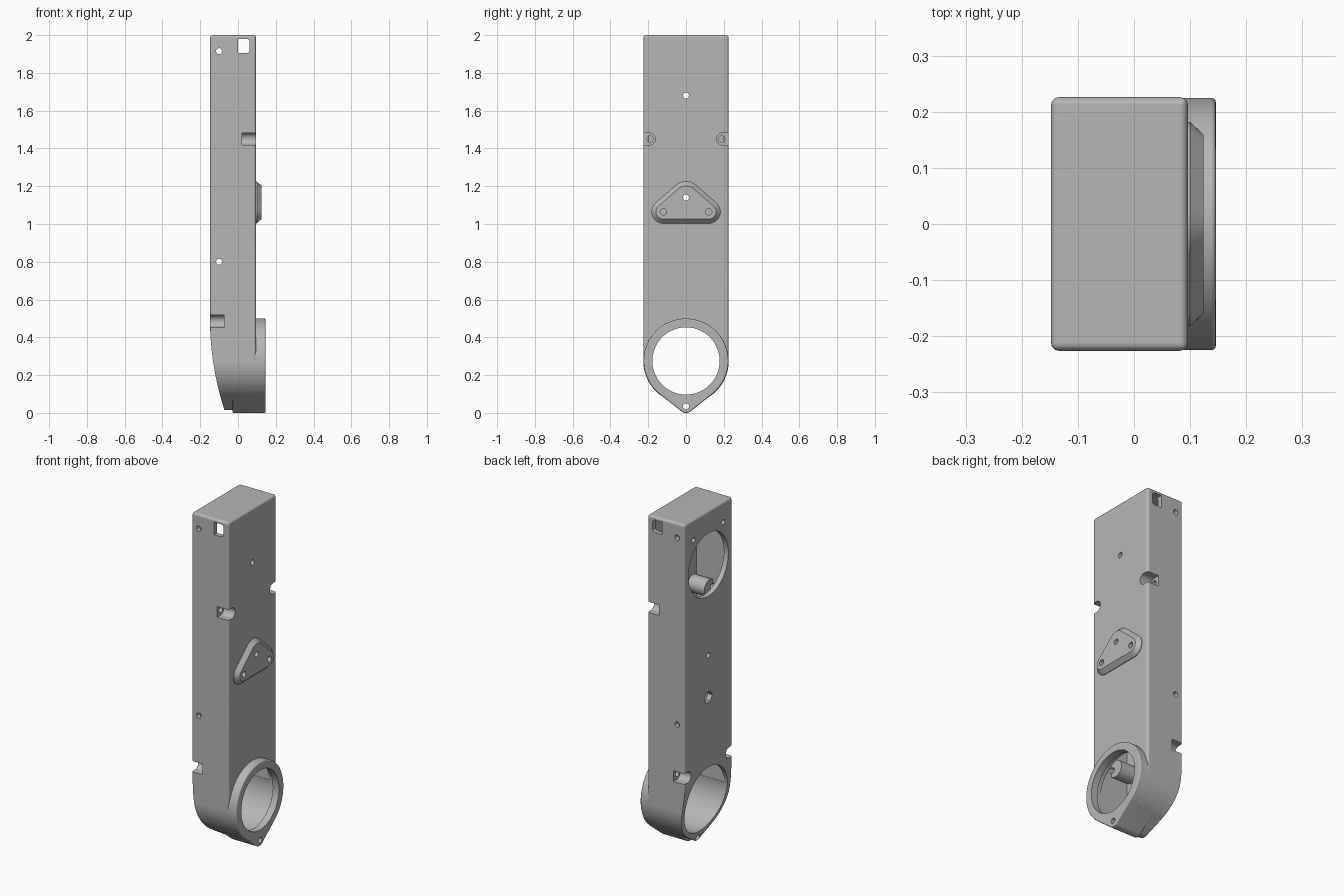
import bpy, bmesh, math

cube = bpy.data.objects.get("Cube")
if cube:
    bpy.data.objects.remove(cube, do_unlink=True)

grey = bpy.data.materials.new("plain_grey")
grey.use_nodes = True
GREY = (0.47, 0.47, 0.47, 1)
grey.diffuse_color = GREY
grey.node_tree.nodes["Principled BSDF"].inputs["Base Color"].default_value = GREY


def apply(obj, kind, **settings):
    mod = obj.modifiers.new(kind.lower(), kind)
    for key, value in settings.items():
        setattr(mod, key, value)
    bpy.context.view_layer.objects.active = obj
    bpy.ops.object.modifier_apply(modifier=mod.name)


def hull(name, *levels, axis="x", seg=48, bevel=0):
    """Convex solid around circles (a, b, radius) placed at depths along an axis."""
    bm = bmesh.new()
    for depth, circles in levels:
        for a, b, r in circles:
            for i in range(seg if r else 1):
                t = 2 * math.pi * i / seg
                u, v = a + r * math.cos(t), b + r * math.sin(t)
                bm.verts.new((depth, u, v) if axis == "x" else (u, depth, v))
    bmesh.ops.remove_doubles(bm, verts=bm.verts, dist=1e-5)
    res = bmesh.ops.convex_hull(bm, input=bm.verts)
    spare = {g for g in res["geom_interior"] + res["geom_unused"]
             if isinstance(g, bmesh.types.BMVert)}
    bmesh.ops.delete(bm, geom=list(spare), context="VERTS")
    bmesh.ops.dissolve_limit(bm, angle_limit=0.01, verts=bm.verts, edges=bm.edges)
    bmesh.ops.recalc_face_normals(bm, faces=bm.faces)
    mesh = bpy.data.meshes.new(name)
    bm.to_mesh(mesh)
    bm.free()
    mesh.materials.append(grey)
    obj = bpy.data.objects.new(name, mesh)
    bpy.context.collection.objects.link(obj)
    if bevel:
        apply(obj, "BEVEL", width=bevel, segments=3, limit_method="ANGLE",
              angle_limit=math.radians(40))
    return obj


def prism(name, low, high, circles, **kw):
    return hull(name, (low, circles), (high, circles), **kw)


def rect(a0, a1, b0, b1):
    return [(a, b, 0) for a in (a0, a1) for b in (b0, b1)]


def combine(target, tool, operation="DIFFERENCE"):
    apply(target, "BOOLEAN", operation=operation, object=tool, solver="EXACT")
    bpy.data.objects.remove(tool, do_unlink=True)


HUB, PORT = 0.275, 1.68          # heights of the end ring and the upper port
W = 0.226

# Long body with rounded, pointed lower end
body = prism("arm_housing", -0.148, 0.096,
             [(-W, 2, 0), (W, 2, 0), (0, HUB, W), (0, 0.055, 0.04)],
             seg=96, bevel=0.014)

# Curved sweep on the lower back
combine(body, prism("sweep", -1, 1, [(1.422, 0.5, 1.5705), (1.422, 2.5, 1.5705)],
                    axis="y", seg=192), "INTERSECT")

# End ring with nose
combine(body, prism("end_ring", -0.03, 0.146, [(0, HUB, 0.2245), (0, 0.04, 0.04)],
                    seg=96, bevel=0.008), "UNION")

# Raised triangular pad
corners = [(-0.12, 1.065), (0.12, 1.065), (0, 1.14)]
radii = (0.062, 0.062, 0.085)
combine(body, hull("mount_pad",
                   (0.08, [(y, z, r) for (y, z), r in zip(corners, radii)]),
                   (0.1, [(y, z, r) for (y, z), r in zip(corners, radii)]),
                   (0.124, [(y, z, r - 0.023) for (y, z), r in zip(corners, radii)])),
        "UNION")

# Hollow interior, end bore and upper port
combine(body, prism("cavity", -0.118, 0.07, rect(-0.198, 0.198, 0.3, 1.972)))
combine(body, prism("bore", -0.3, 0.105, [(0, HUB, 0.198)], seg=96))
combine(body, prism("ring_hole", 0, 0.3, [(0, HUB, 0.178)], seg=96))
combine(body, prism("port", -0.3, -0.1, [(0, PORT, 0.188)], seg=96))

# Corner notches with screw bosses, mirrored on both sides
for side in (-1, 1):
    for z, boss, notch in ((1.45, (-0.04, 0.082), (0.02, 0.3)),
                           (0.485, (-0.13, -0.01), (-0.3, -0.075))):
        combine(body, prism("boss", *boss, [(side * 0.165, z, 0.05)]), "UNION")
        combine(body, prism("notch", *notch,
                            [(side * 0.195, z, 0.032), (side * 0.3, z, 0.032)]))
        combine(body, prism("screw", -0.06, 0.04, [(side * 0.19, z, 0.016)], seg=20)
                if z > 1 else
                prism("screw", -0.1, 0.02, [(side * 0.19, z, 0.016)], seg=20))
    combine(body, prism("rear_screw", -0.3, -0.1, [(side * 0.14, 1.88, 0.015)], seg=20))
    combine(body, prism("pad_screw", 0.085, 0.3, [(side * 0.12, 1.065, 0.017)], seg=20))

# Through holes across the width and depth
for z in (0.8, 1.915):
    combine(body, prism("side_hole", -1, 1, [(-0.1, z, 0.016)], axis="y", seg=20))
combine(body, prism("cable_slot", -1, 1,
                    [(0.002, 1.907, 0.002), (0.002, 1.978, 0.002),
                     (0.046, 1.922, 0.016), (0.046, 1.964, 0.016)], axis="y", seg=20))
combine(body, prism("pad_hole", -1, 1, [(0, 1.14, 0.016)], seg=20))
combine(body, prism("front_hole", 0, 1, [(0, PORT, 0.016)], seg=20))
combine(body, prism("nose_hole", -1, 1, [(0, 0.035, 0.016)], seg=20))
combine(body, prism("hex_hole", -1, 0, [(0, 0.89, 0.036)], seg=6))

# Smooth shading with crisp edges
bpy.ops.object.select_all(action="DESELECT")
body.select_set(True)
bpy.context.view_layer.objects.active = body
bpy.ops.object.shade_smooth_by_angle(angle=math.radians(35))
body.modifiers.new("even_normals", "WEIGHTED_NORMAL").keep_sharp = True
